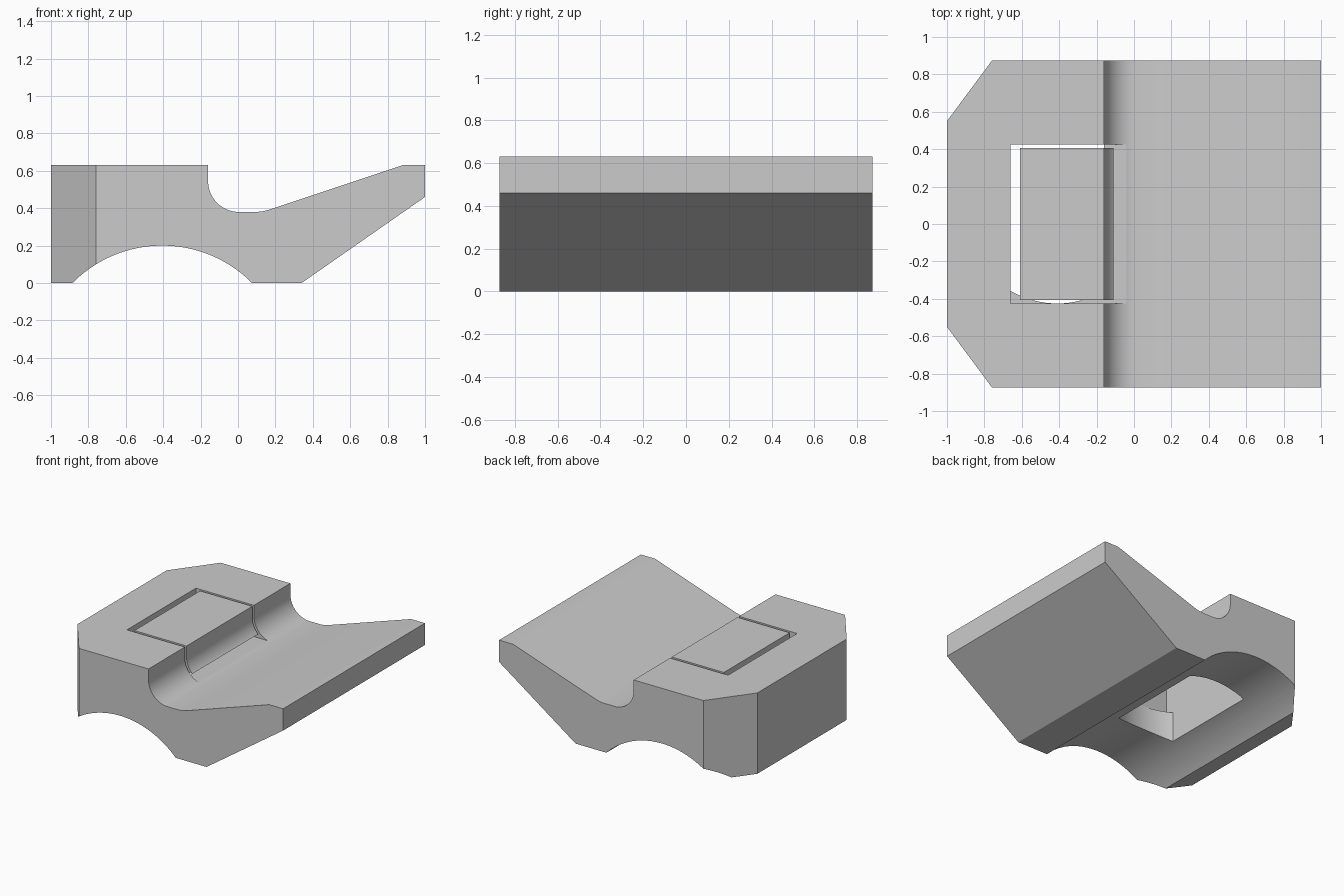
import bpy, bmesh
from math import sin, cos, radians, hypot, atan2

cube = bpy.data.objects.get("Cube")
if cube:
    bpy.data.objects.remove(cube, do_unlink=True)

grey = bpy.data.materials.new("light_grey")
grey.use_nodes = True
colour = (0.6, 0.6, 0.6, 1)
grey.diffuse_color = colour
grey.node_tree.nodes["Principled BSDF"].inputs["Base Color"].default_value = colour


def arc(cx, cy, r, start, end, steps):
    angles = [radians(start + (end - start) * i / steps) for i in range(steps + 1)]
    return [(cx + r * cos(a), cy + r * sin(a)) for a in angles]


def prism(name, outline, low, high, along):
    """Extrude an outline: xz profiles along y, xy plans along z."""
    place = (lambda p, d: (p[0], d, p[1])) if along == "y" else (lambda p, d: (p[0], p[1], d))
    bm = bmesh.new()
    face = bm.faces.new([bm.verts.new(place(p, low)) for p in outline])
    moved = bmesh.ops.extrude_face_region(bm, geom=[face])["geom"]
    shift = (0, high - low, 0) if along == "y" else (0, 0, high - low)
    bmesh.ops.translate(bm, vec=shift, verts=[v for v in moved if isinstance(v, bmesh.types.BMVert)])
    bmesh.ops.recalc_face_normals(bm, faces=bm.faces)
    mesh = bpy.data.meshes.new(name)
    bm.to_mesh(mesh)
    bm.free()
    mesh.materials.append(grey)
    obj = bpy.data.objects.new(name, mesh)
    bpy.context.collection.objects.link(obj)
    return obj


def select(obj):
    bpy.ops.object.select_all(action="DESELECT")
    obj.select_set(True)
    bpy.context.view_layer.objects.active = obj


def combine(obj, tool, operation):
    tool.hide_render = True
    select(obj)
    mod = obj.modifiers.new("cut", "BOOLEAN")
    mod.operation, mod.solver, mod.object = operation, "EXACT", tool
    bpy.ops.object.modifier_apply(modifier=mod.name)
    bpy.data.objects.remove(tool, do_unlink=True)


def smooth(obj):
    select(obj)
    bpy.ops.object.shade_smooth_by_angle(angle=radians(20))


TOP, DEPTH = 0.63, 0.873
JAW = (0.005, 0.545, 0.165)

# Body: side profile with a round jaw above and a wide arch below
half, rise = 0.48, 0.2
radius = (half * half + rise * rise) / (2 * rise)
spread = 2 * atan2(rise, half) * 180 / 3.14159265
arch = arc(-0.405, rise - radius, radius, 90 + spread, 90 - spread, 40)
ramp_bend = [(0.1, 0.38), (0.13, 0.383), (0.16, 0.39), (0.19, 0.4)]
profile = [(-1, 0)] + arch + [(0.34, 0), (1, 0.46), (1, TOP), (0.88, TOP)]
profile += ramp_bend[::-1] + arc(*JAW, 270, 180, 24) + [(-0.16, TOP), (-1, TOP)]
body = prism("body", profile, -DEPTH, DEPTH, "y")

# Chamfered back corners
plan = [(-1, -0.55), (-0.76, -DEPTH), (1.1, -DEPTH), (1.1, DEPTH), (-0.76, DEPTH), (-1, 0.55)]
combine(body, prism("corner_trim", plan, -0.1, 0.8, "z"), "INTERSECT")

# Upper pocket opening into the jaw
floor = 0.386
pocket = [(-0.66, -0.425), (-0.04, -0.425), (-0.04, 0.425), (-0.66, 0.425)]
combine(body, prism("pocket_cutter", pocket, floor, 0.8, "z"), "DIFFERENCE")

# Lower opening through the arch, with one bowed end
bow = arc(-0.41, 0.075, 0.5, 240, 300, 16)
opening = bow + [(-0.16, 0.425), (-0.66, 0.425)]
combine(body, prism("opening_cutter", opening, -0.1, 0.5, "z"), "DIFFERENCE")
smooth(body)

# Loose insert: top plate with a lip that continues the jaw curve
lip = [(x, z) for x, z in arc(*JAW, 180, 226, 12)]
insert_profile = [(-0.61, TOP), (-0.16, TOP)] + lip + [(-0.16, 0.43), (-0.22, 0.56), (-0.61, 0.56)]
insert = prism("jaw_insert", insert_profile, -0.405, 0.405, "y")
smooth(insert)
